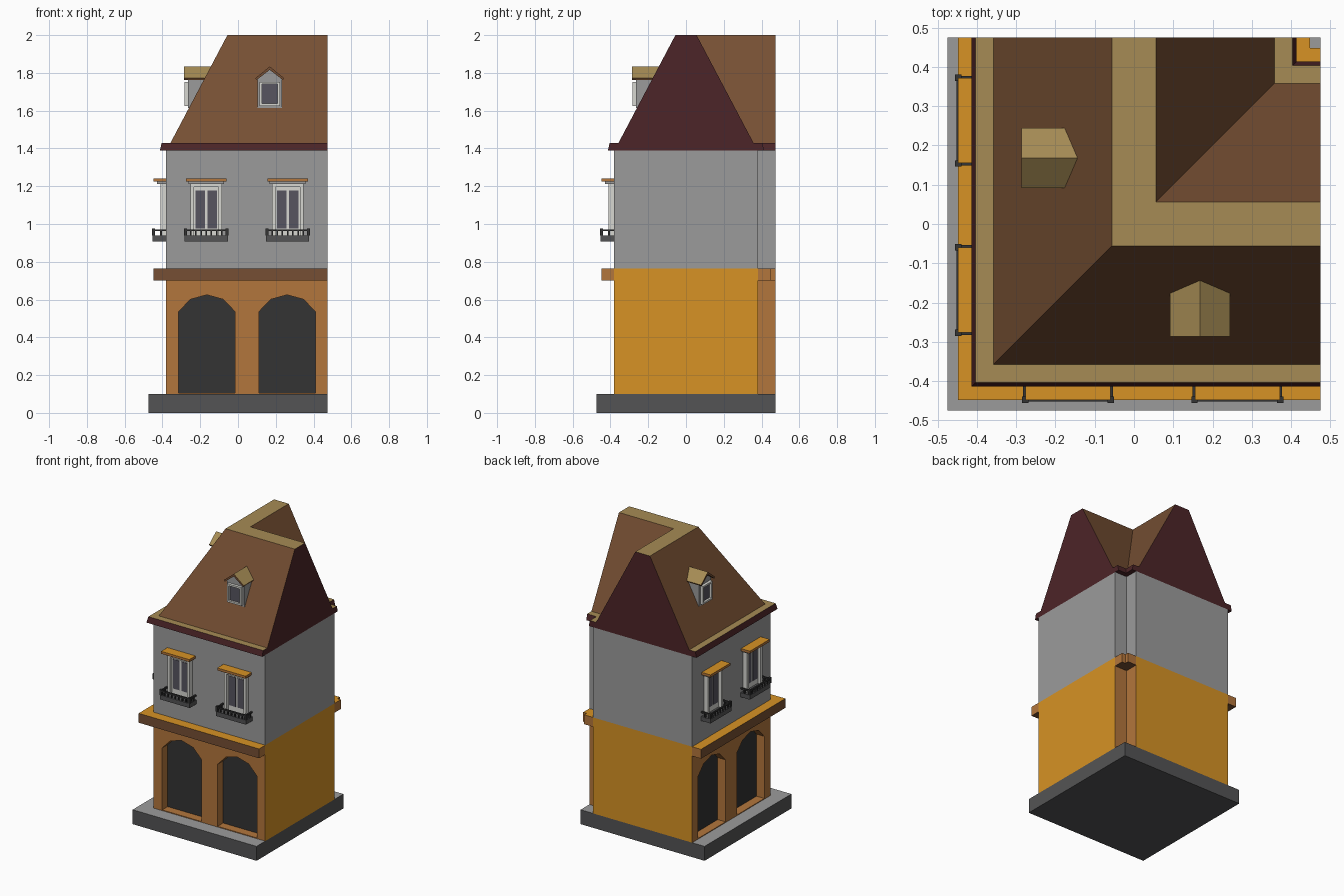
import bpy, bmesh, math

if "Cube" in bpy.data.objects:
    bpy.data.objects.remove(bpy.data.objects["Cube"])

# ---- colours (linear) ----
COLS = {
    "dark_grey": (0.088, 0.088, 0.09), "wall_grey": (0.33, 0.33, 0.33),
    "ochre": (0.68, 0.29, 0.018), "orange_brown": (0.45, 0.18, 0.045),
    "roof_brown": (0.18, 0.078, 0.033), "maroon": (0.073, 0.018, 0.021),
    "khaki": (0.38, 0.26, 0.09), "opening_black": (0.033, 0.033, 0.033),
    "frame_white": (0.68, 0.68, 0.64), "glass": (0.095, 0.09, 0.115)}
NAMES = list(COLS)
MATS = []
for n, c in COLS.items():
    m = bpy.data.materials.new(n)
    m.diffuse_color = (*c, 1)
    m.use_nodes = True
    m.node_tree.nodes["Principled BSDF"].inputs["Base Color"].default_value = m.diffuse_color
    MATS.append(m)
M = {n: i for i, n in enumerate(NAMES)}
END = 0.475


def finish(bm, name):
    bmesh.ops.recalc_face_normals(bm, faces=bm.faces[:])
    me = bpy.data.meshes.new(name)
    bm.to_mesh(me)
    bm.free()
    for m in MATS:
        me.materials.append(m)
    ob = bpy.data.objects.new(name, me)
    bpy.context.collection.objects.link(ob)
    return ob


def sweep(name, prof, mats, cap):
    """Sweep a closed (offset, z) profile round the L-shaped plan."""
    bm = bmesh.new()
    rings = [[bm.verts.new((*xy(d), z)) for d, z in prof] for xy in
             (lambda d: (END, d), lambda d: (d, d), lambda d: (d, END))]
    k = len(prof)
    for a, b in zip(rings, rings[1:]):
        for i in range(k):
            j = (i + 1) % k
            bm.faces.new((a[i], a[j], b[j], b[i])).material_index = M[mats[i]]
    for r in (rings[0], rings[2]):
        bm.faces.new(r).material_index = M[cap]
    return finish(bm, name)


def rect(d0, d1, z0, z1):
    return [(d0, z0), (d0, z1), (d1, z1), (d1, z0)]


def box(bm, x0, x1, y0, y1, z0, z1, mat, top=None):
    v = bmesh.ops.create_cube(bm, size=1)["verts"]
    for p in v:
        p.co = ((x0, x1)[p.co.x > 0], (y0, y1)[p.co.y > 0], (z0, z1)[p.co.z > 0])
    for f in {f for p in v for f in p.link_faces}:
        up = all(abs(p.co.z - z1) < 1e-6 for p in f.verts)
        f.material_index = M[top if top and up else mat]


def prism(bm, pts, y0, y1, mat, ymats=None):
    """Extrude an (x, z) outline along y; y1 may be a function of z."""
    f1 = y1 if callable(y1) else (lambda z: y1)
    a = [bm.verts.new((x, y0, z)) for x, z in pts]
    b = [bm.verts.new((x, f1(z), z)) for x, z in pts]
    k = len(pts)
    for i in range(k):
        j = (i + 1) % k
        bm.faces.new((a[i], a[j], b[j], b[i])).material_index = M[ymats[i] if ymats else mat]
    for r in (a, b):
        bm.faces.new(r).material_index = M[mat]


def both_sides(name, build):
    """Build on the front (-y) and mirror over the diagonal to the left (-x)."""
    obs = []
    for side in ("front", "left"):
        bm = bmesh.new()
        build(bm)
        if side == "left":
            for v in bm.verts:
                v.co.x, v.co.y = v.co.y, v.co.x
        obs.append(finish(bm, f"{side}_{name}"))
    return obs


# ---- base slab ----
bm = bmesh.new()
box(bm, -END, END, -END, END, 0, 0.1, "dark_grey", "wall_grey")
finish(bm, "base")

# ---- storeys, cornices and roof ----
ground = sweep("ground_floor", rect(-0.38, 0.38, 0.1, 0.765), ["orange_brown"] * 4, "ochre")
sweep("upper_floor", rect(-0.38, 0.38, 0.765, 1.39), ["wall_grey"] * 4, "wall_grey")
sweep("street_cornice", rect(-0.448, -0.38, 0.7, 0.765),
      ["roof_brown", "ochre", "orange_brown", "roof_brown"], "orange_brown")
sweep("courtyard_cornice", rect(0.38, 0.448, 0.7, 0.765),
      ["orange_brown", "ochre", "orange_brown", "roof_brown"], "orange_brown")
half = [(-0.413, 1.39), (-0.404, 1.43), (-0.357, 1.43), (-0.056, 2.0)]
sweep("roof", half + [(-d, z) for d, z in reversed(half)],
      ["maroon", "khaki", "roof_brown", "khaki", "roof_brown", "khaki", "maroon", "maroon"],
      "maroon")

# ---- arched openings cut into the ground floor ----
RECESS = -0.32


def arches(bm):
    for cx in (-0.165, 0.26):
        r, cz = 0.17, 0.455
        a0 = math.asin(0.15 / r)
        pts = [(cx - 0.15, 0.105)]
        pts += [(cx + r * math.sin(a0 * t / 2), cz + r * math.cos(a0 * t / 2)) for t in range(-2, 3)]
        pts += [(cx + 0.15, 0.105)]
        prism(bm, pts, -0.5, RECESS, "orange_brown")


for cutter in both_sides("arch_cutter", arches):
    cutter.hide_render = True
    mod = ground.modifiers.new("arches", "BOOLEAN")
    mod.object = cutter
    mod.solver = "EXACT"
    bpy.context.view_layer.objects.active = ground
    bpy.ops.object.modifier_apply(modifier=mod.name)
    bpy.data.objects.remove(cutter)
for p in ground.data.polygons:
    if any(abs(p.center[i] - RECESS) < 1e-3 and p.normal[i] < -0.9 for i in (0, 1)):
        p.material_index = M["opening_black"]

WINDOWS = (-0.168, 0.263)


# ---- french windows with lintels ----
def windows(bm):
    for c in WINDOWS:
        box(bm, c - 0.065, c + 0.065, -0.388, -0.38, 0.93, 1.2, "frame_white")
        for s in (-1, 1):
            xs = sorted((c + s * 0.065, c + s * 0.084))
            box(bm, *xs, -0.41, -0.38, 0.93, 1.22, "frame_white")
            xs = sorted((c + s * 0.007, c + s * 0.057))
            box(bm, *xs, -0.391, -0.386, 0.975, 1.178, "glass")
        box(bm, c - 0.065, c + 0.065, -0.41, -0.38, 1.195, 1.22, "frame_white")
        box(bm, c - 0.095, c + 0.095, -0.428, -0.38, 1.212, 1.224, "wall_grey")
        box(bm, c - 0.108, c + 0.108, -0.448, -0.38, 1.224, 1.241, "orange_brown", "ochre")


both_sides("windows", windows)


# ---- balconies: slab, rails and balusters ----
def balconies(bm):
    for c in WINDOWS:
        w = 0.114
        box(bm, c - w, c + w, -0.452, -0.38, 0.908, 0.938, "dark_grey")
        box(bm, c - w, c + w, -0.452, -0.442, 0.962, 0.972, "opening_black")
        for s in (-1, 1):
            xs = sorted((c + s * w, c + s * (w - 0.01)))
            box(bm, *xs, -0.452, -0.38, 0.962, 0.972, "opening_black")
            xs = sorted((c + s * (w + 0.003), c + s * (w - 0.013)))
            box(bm, *xs, -0.455, -0.439, 0.938, 0.977, "opening_black")
            box(bm, *xs, -0.413, -0.403, 0.938, 0.964, "opening_black")
        for i in range(-3, 4):
            x = c + i * 0.0275
            box(bm, x - 0.004, x + 0.004, -0.451, -0.443, 0.938, 0.962, "opening_black")


both_sides("balconies", balconies)


# ---- dormer ----
def slope(z):
    return -0.357 + (z - 1.43) * 0.301 / 0.57 + 0.004


def dormer(bm):
    c = 0.168
    prism(bm, [(c - 0.066, 1.614), (c - 0.066, 1.775), (c, 1.82), (c + 0.066, 1.775),
               (c + 0.066, 1.614)], -0.265, slope, "wall_grey")
    # gabled roof, khaki on top
    prism(bm, [(c - 0.076, 1.772), (c, 1.834), (c + 0.076, 1.772), (c + 0.07, 1.762),
               (c, 1.816), (c - 0.07, 1.762)], -0.286, slope, "roof_brown",
          ["khaki", "khaki"] + ["roof_brown"] * 4)
    # window frame and pane
    for s in (-1, 1):
        xs = sorted((c + s * 0.054, c + s * 0.042))
        box(bm, *xs, -0.284, -0.262, 1.625, 1.752, "frame_white")
    for z in (1.625, 1.74):
        box(bm, c - 0.042, c + 0.042, -0.284, -0.262, z, z + 0.012, "frame_white")
    box(bm, c - 0.042, c + 0.042, -0.27, -0.264, 1.637, 1.74, "glass")


both_sides("dormer", dormer)
